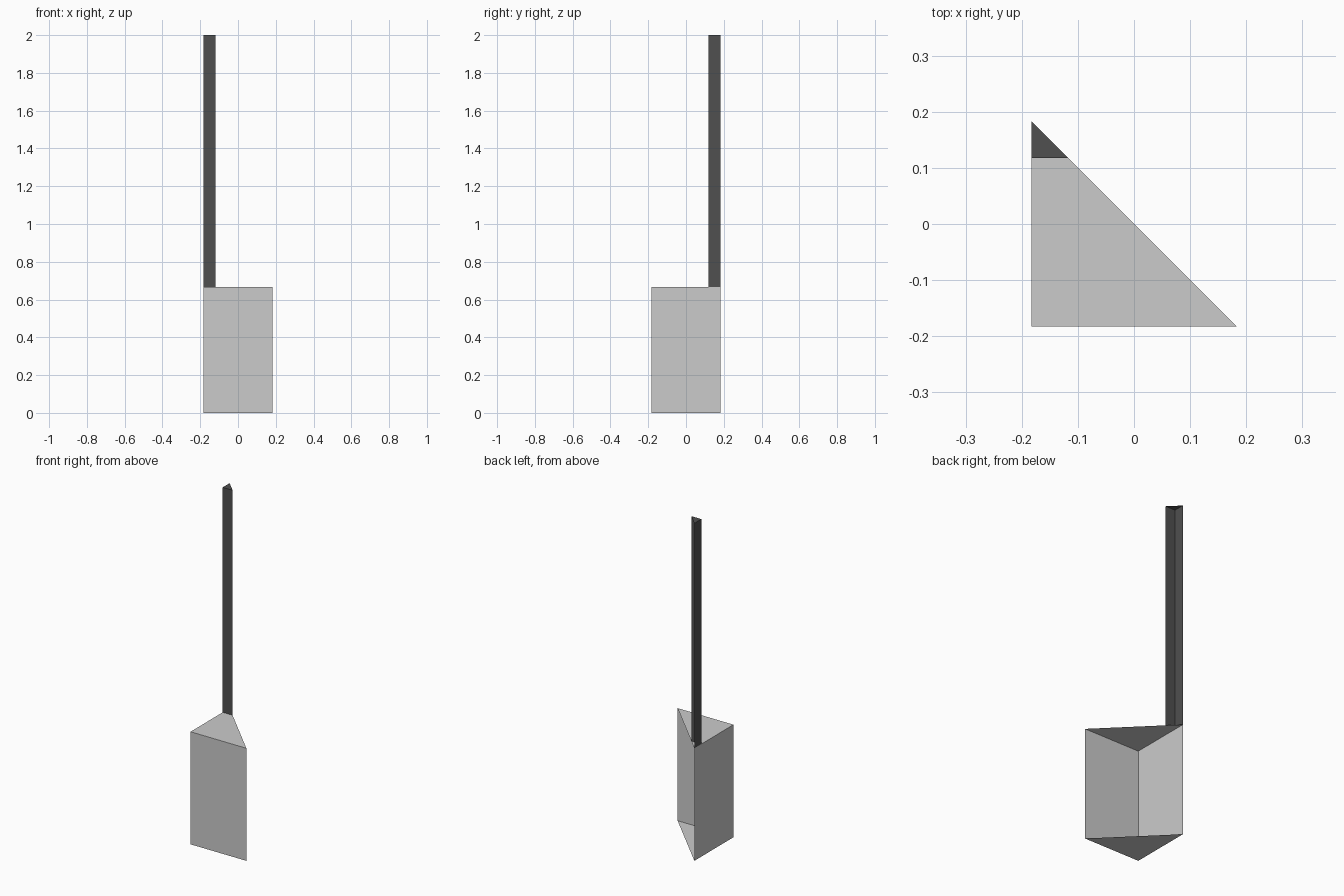
import bpy, bmesh

if "Cube" in bpy.data.objects:
    bpy.data.objects.remove(bpy.data.objects["Cube"])


def material(name, rgb):
    m = bpy.data.materials.new(name)
    m.diffuse_color = (*rgb, 1.0)
    m.use_nodes = True
    m.node_tree.nodes["Principled BSDF"].inputs["Base Color"].default_value = m.diffuse_color
    return m


def open_wedge(name, x, y, side, z0, z1, mat, floor=True):
    """Right-angled triangular shell with corner (x, y), open along its diagonal."""
    bm = bmesh.new()
    points = [(x, y + side), (x, y), (x + side, y)]
    low = [bm.verts.new((px, py, z0)) for px, py in points]
    high = [bm.verts.new((px, py, z1)) for px, py in points]
    # two walls meeting at the right angle
    for i in range(2):
        bm.faces.new((low[i], low[i + 1], high[i + 1], high[i]))
    # lid and floor
    bm.faces.new(high)
    if floor:
        bm.faces.new(low[::-1])
    mesh = bpy.data.meshes.new(name)
    bm.to_mesh(mesh)
    bm.free()
    mesh.materials.append(mat)
    obj = bpy.data.objects.new(name, mesh)
    bpy.context.collection.objects.link(obj)
    return obj


light = material("light grey", (0.6, 0.6, 0.6))
dark = material("dark grey", (0.08, 0.08, 0.08))

H = 0.183      # half width of the base
POST = 0.065   # side of the post
SPLIT = 0.667  # top of the base

# Wide lower body
open_wedge("base", -H, -H, 2 * H, 0, SPLIT, light)
# Thin post standing on the back left corner
open_wedge("post", -H, H - POST, POST, SPLIT, 2.0, dark, floor=False)
